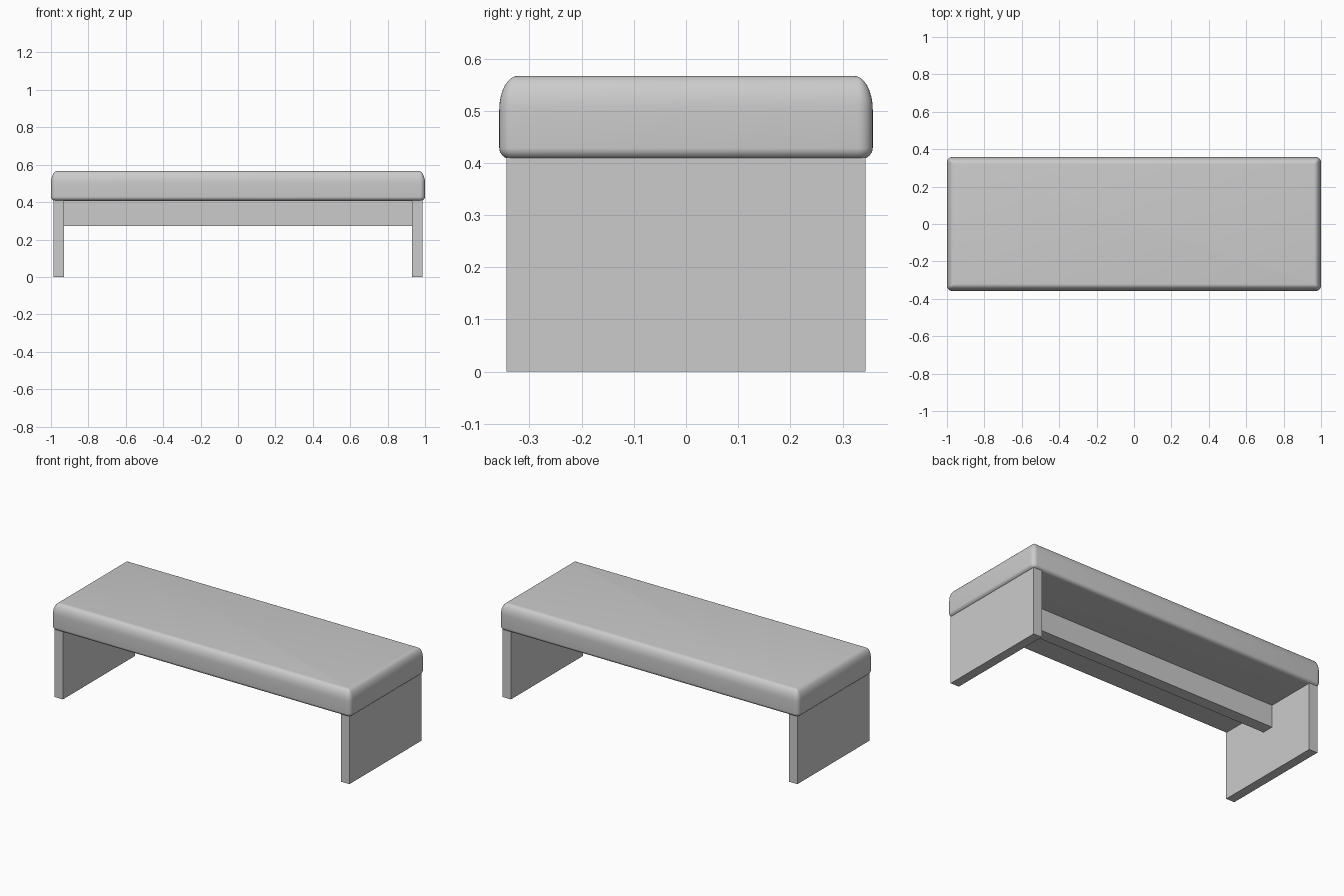
import bpy
import bmesh
import math

cube = bpy.data.objects.get("Cube")
if cube:
    bpy.data.objects.remove(cube, do_unlink=True)

grey = bpy.data.materials.new("light_grey")
grey.use_nodes = True
COLOUR = (0.6, 0.6, 0.6, 1)
grey.diffuse_color = COLOUR
grey.node_tree.nodes["Principled BSDF"].inputs["Base Color"].default_value = COLOUR


def add_object(name, bm):
    bmesh.ops.recalc_face_normals(bm, faces=bm.faces)
    mesh = bpy.data.meshes.new(name)
    bm.to_mesh(mesh)
    bm.free()
    mesh.materials.append(grey)
    obj = bpy.data.objects.new(name, mesh)
    bpy.context.collection.objects.link(obj)
    return obj


def box(name, low, high):
    bm = bmesh.new()
    bmesh.ops.create_cube(bm, size=1)
    for v in bm.verts:
        v.co = [(a + b) / 2 + c * (b - a) for a, b, c in zip(low, high, v.co)]
    return add_object(name, bm)


def rounded_ring(bm, half_x, half_y, radius, z, steps=6):
    """Closed loop of vertices round a rounded rectangle."""
    ring = []
    for i, (sx, sy) in enumerate([(1, 1), (-1, 1), (-1, -1), (1, -1)]):
        for k in range(steps + 1):
            a = math.pi / 2 * (i + k / steps)
            ring.append(bm.verts.new((sx * (half_x - radius) + radius * math.cos(a),
                                      sy * (half_y - radius) + radius * math.sin(a), z)))
    return ring


# Cushion: small roll at the bottom edge, taller elliptical roll at the top
BOTTOM, TOP = 0.407, 0.567
HALF_X, HALF_Y, CORNER = 1.0, 0.358, 0.028
STEPS = 8
profile = []
for k in range(STEPS + 1):
    a = math.pi / 2 * k / STEPS
    profile.append((0.024 * (1 - math.sin(a)), BOTTOM + 0.022 * (1 - math.cos(a))))
for k in range(STEPS + 1):
    a = math.pi / 2 * k / STEPS
    profile.append((0.036 * (1 - math.cos(a)), TOP - 0.065 * (1 - math.sin(a))))

bm = bmesh.new()
rings = [rounded_ring(bm, HALF_X - d, HALF_Y - d, max(CORNER - d, 0.004), z)
         for d, z in profile]
for lower, upper in zip(rings, rings[1:]):
    n = len(lower)
    for i in range(n):
        j = (i + 1) % n
        bm.faces.new((lower[i], lower[j], upper[j], upper[i]))
bm.faces.new(rings[0])
bm.faces.new(rings[-1])
cushion = add_object("seat_cushion", bm)
bpy.ops.object.select_all(action="DESELECT")
cushion.select_set(True)
bpy.context.view_layer.objects.active = cushion
bpy.ops.object.shade_smooth_by_angle(angle=math.radians(35))

# Panel legs at both ends
for side, name in ((1, "left_leg_panel"), (-1, "right_leg_panel")):
    xs = sorted((side * 0.93, side * 0.986))
    box(name, (xs[0], -0.344, 0), (xs[1], 0.344, 0.41))

# Central rail under the seat
box("centre_rail", (-0.93, -0.036, 0.273), (0.93, 0.036, 0.41))
